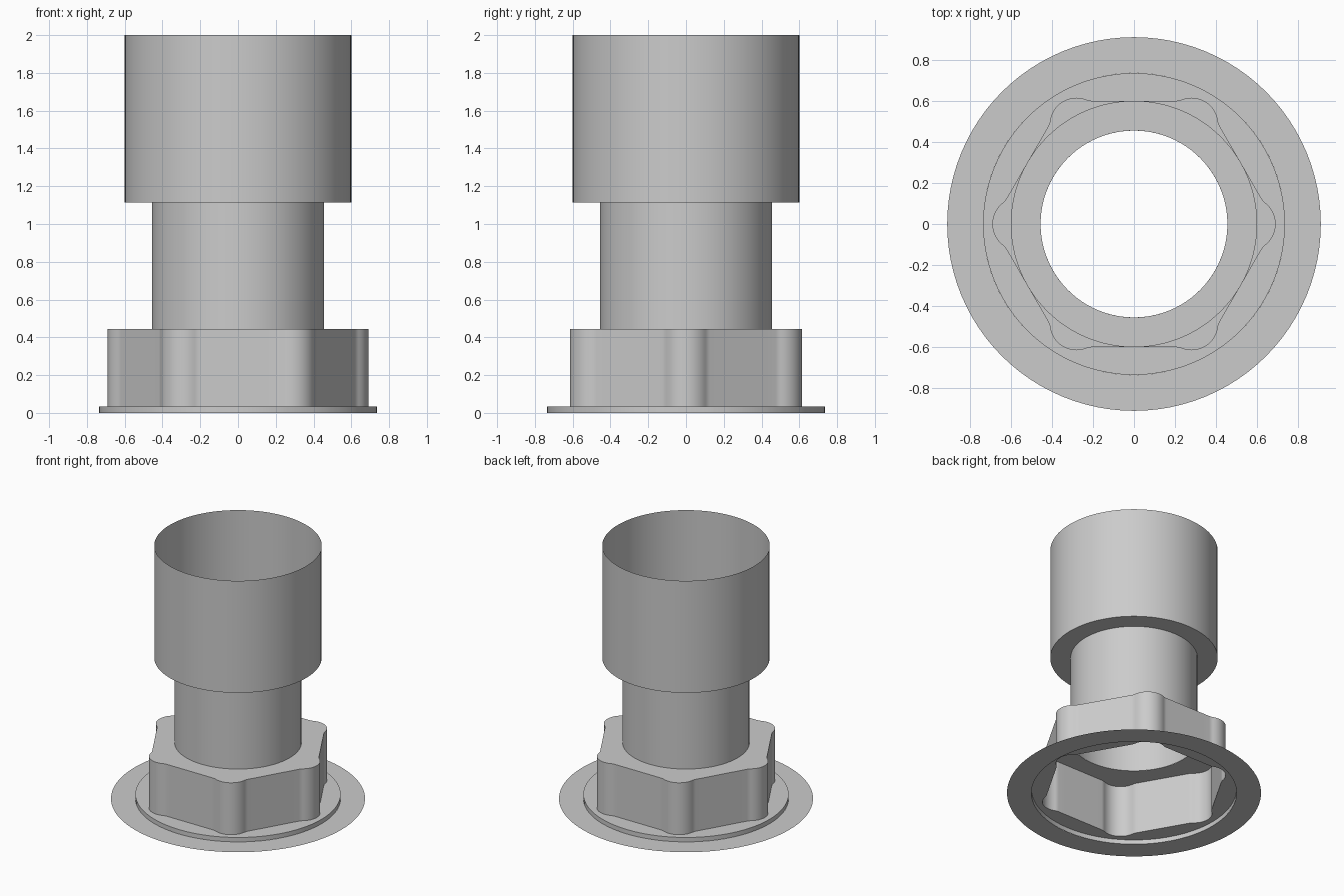
import bpy
from math import sin, cos, pi, radians, atan2, hypot

cube = bpy.data.objects.get("Cube")
if cube:
    bpy.data.objects.remove(cube, do_unlink=True)

GREY = (0.6, 0.6, 0.6, 1)
mat = bpy.data.materials.new("plain grey")
mat.use_nodes = True
mat.diffuse_color = GREY
mat.node_tree.nodes["Principled BSDF"].inputs["Base Color"].default_value = GREY


def loft(name, rings):
    """Skin a stack of (outline, z) rings that share one point count."""
    n = len(rings[0][0])
    verts = [(x, y, z) for outline, z in rings for x, y in outline]
    faces = []
    for r in range(len(rings) - 1):
        for i in range(n):
            a, b = r * n + i, r * n + (i + 1) % n
            faces.append((a, b, b + n, a + n))
    mesh = bpy.data.meshes.new(name)
    mesh.from_pydata(verts, [], faces)
    mesh.materials.append(mat)
    obj = bpy.data.objects.new(name, mesh)
    bpy.context.collection.objects.link(obj)
    bpy.ops.object.select_all(action='DESELECT')
    obj.select_set(True)
    bpy.context.view_layer.objects.active = obj
    bpy.ops.object.shade_smooth_by_angle(angle=radians(30))
    return obj


def circle(radius, angles):
    return [(radius * cos(a), radius * sin(a)) for a in angles]


def arc(cx, cy, radius, start, end, steps):
    turns = [radians(start + (end - start) * i / steps) for i in range(steps + 1)]
    return [(cx + radius * cos(t), cy + radius * sin(t)) for t in turns]


def nut_outline():
    """Hexagon whose corners are round lobes blended into the flats."""
    pts = []
    for k in range(6):
        deg = 60 * k
        a = radians(deg)
        lobe = arc(0.56 * cos(a), 0.56 * sin(a), 0.13, deg - 51.3, deg + 51.3, 14)
        f, g = a + radians(13.84), a - radians(13.84)
        blend_in = arc(0.718 * cos(g), 0.718 * sin(g), 0.09, deg + 150, deg + 128.7, 4)
        blend_out = arc(0.718 * cos(f), 0.718 * sin(f), 0.09, deg + 231.3, deg + 210, 4)
        pts += blend_in[:-1] + lobe + blend_out[1:]
        # Points along the flat up to the next lobe
        x0, y0 = pts[-1]
        m = a + pi / 3 - radians(13.84)
        x1 = 0.718 * cos(m) + 0.09 * cos(a + radians(210))
        y1 = 0.718 * sin(m) + 0.09 * sin(a + radians(210))
        pts += [(x0 + (x1 - x0) * t / 8, y0 + (y1 - y0) * t / 8) for t in range(1, 8)]
    return pts


around = [2 * pi * i / 96 for i in range(96)]
nut = nut_outline()
nut_angles = [atan2(y, x) for x, y in nut]

# Flat flange, then the short rim that rises from it
loft("base_flange", [(circle(0.91, around), 0), (circle(0.735, around), 0)])
loft("base_rim", [(circle(0.735, nut_angles), 0), (circle(0.735, nut_angles), 0.035),
                  (nut, 0.035)])

# Hollow lobed nut with a round opening in its top
loft("lobed_nut", [(nut, 0.035), (nut, 0.445), (circle(0.455, nut_angles), 0.445)])

# Narrow neck, stepping out into the open-topped sleeve
loft("neck", [(circle(0.455, around), 0.445), (circle(0.455, around), 1.115)])
loft("sleeve", [(circle(0.455, around), 1.115), (circle(0.6, around), 1.115),
                (circle(0.6, around), 2)])
